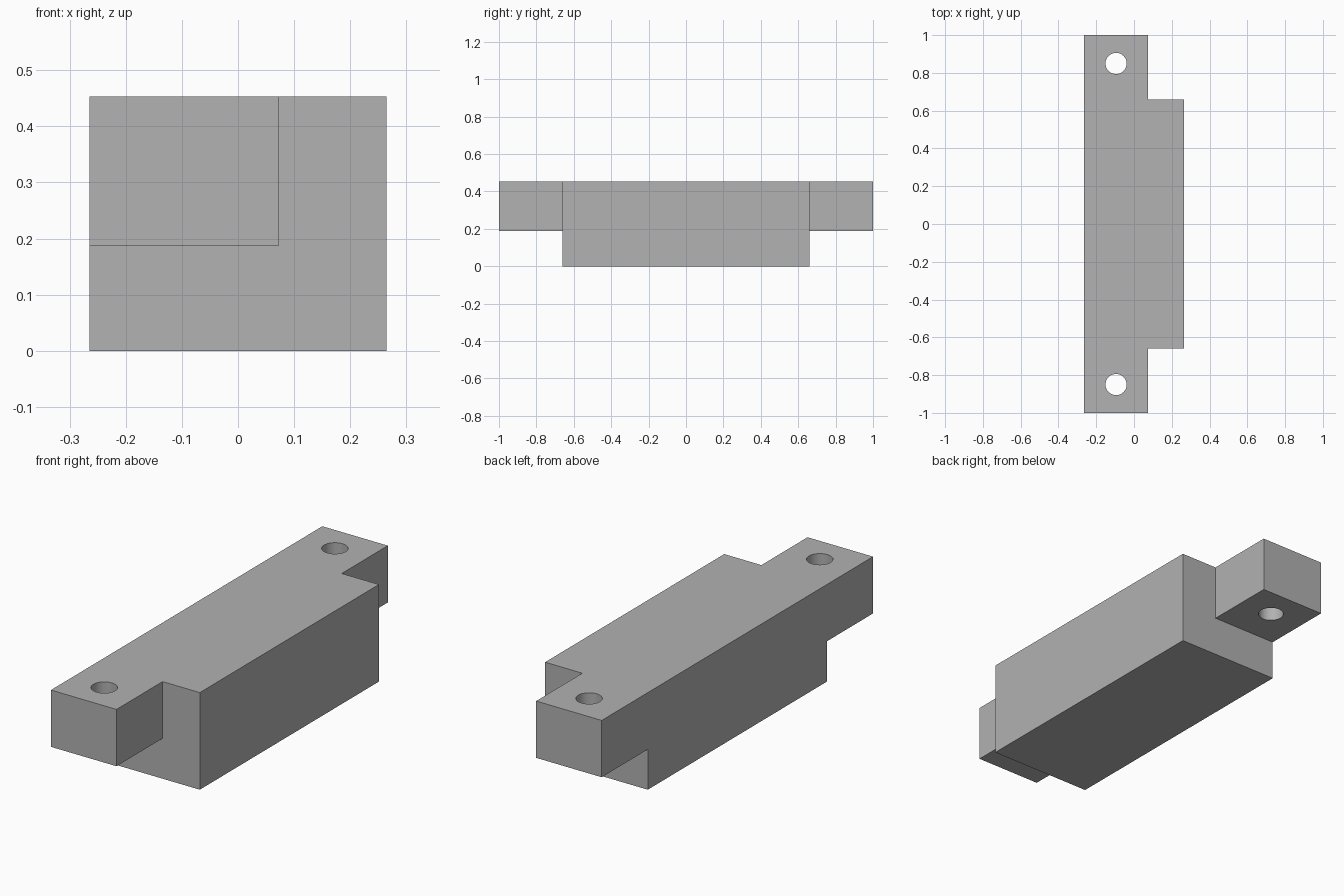
import bpy

cube = bpy.data.objects.get("Cube")
if cube:
    bpy.data.objects.remove(cube, do_unlink=True)

HALF_W, HEIGHT = 0.265, 0.453
BODY_Y, TAB_X, TAB_Z = 0.66, 0.073, 0.188
HOLE_X, HOLE_Y, HOLE_R = -0.095, 0.85, 0.056

grey = bpy.data.materials.new("plain grey")
grey.use_nodes = True
colour = (0.445, 0.445, 0.445, 1)
grey.diffuse_color = colour
grey.node_tree.nodes["Principled BSDF"].inputs["Base Color"].default_value = colour


def box(name, low, high):
    bpy.ops.mesh.primitive_cube_add(size=1, location=[(a + b) / 2 for a, b in zip(low, high)])
    obj = bpy.context.object
    obj.name = name
    obj.scale = [b - a for a, b in zip(low, high)]
    bpy.ops.object.transform_apply(location=True, rotation=False, scale=True)
    obj.data.materials.append(grey)
    return obj


def cut(target, cutter):
    cutter.hide_render = True
    mod = target.modifiers.new("cut", "BOOLEAN")
    mod.operation = "DIFFERENCE"
    mod.solver = "EXACT"
    mod.object = cutter
    bpy.context.view_layer.objects.active = target
    bpy.ops.object.modifier_apply(modifier=mod.name)
    bpy.data.objects.remove(cutter, do_unlink=True)


# Full-length block, cut back at both ends to leave the mounting tabs
block = box("mounting_block", (-HALF_W, -1, 0), (HALF_W, 1, HEIGHT))
for side in (-1, 1):
    y0, y1 = sorted((side * BODY_Y, side * 1.2))
    cut(block, box("under_tab_cutter", (-1, y0, -1), (1, y1, TAB_Z)))
    cut(block, box("beside_tab_cutter", (TAB_X, y0, -1), (1, y1, 1)))

    # Screw hole through the tab
    bpy.ops.mesh.primitive_cylinder_add(vertices=48, radius=HOLE_R, depth=2,
                                        location=(HOLE_X, side * HOLE_Y, 0))
    hole = bpy.context.object
    hole.data.materials.append(grey)
    cut(block, hole)

# Smooth hole walls, crisp block edges
bpy.ops.object.select_all(action="DESELECT")
block.select_set(True)
bpy.context.view_layer.objects.active = block
bpy.ops.object.shade_smooth_by_angle()
